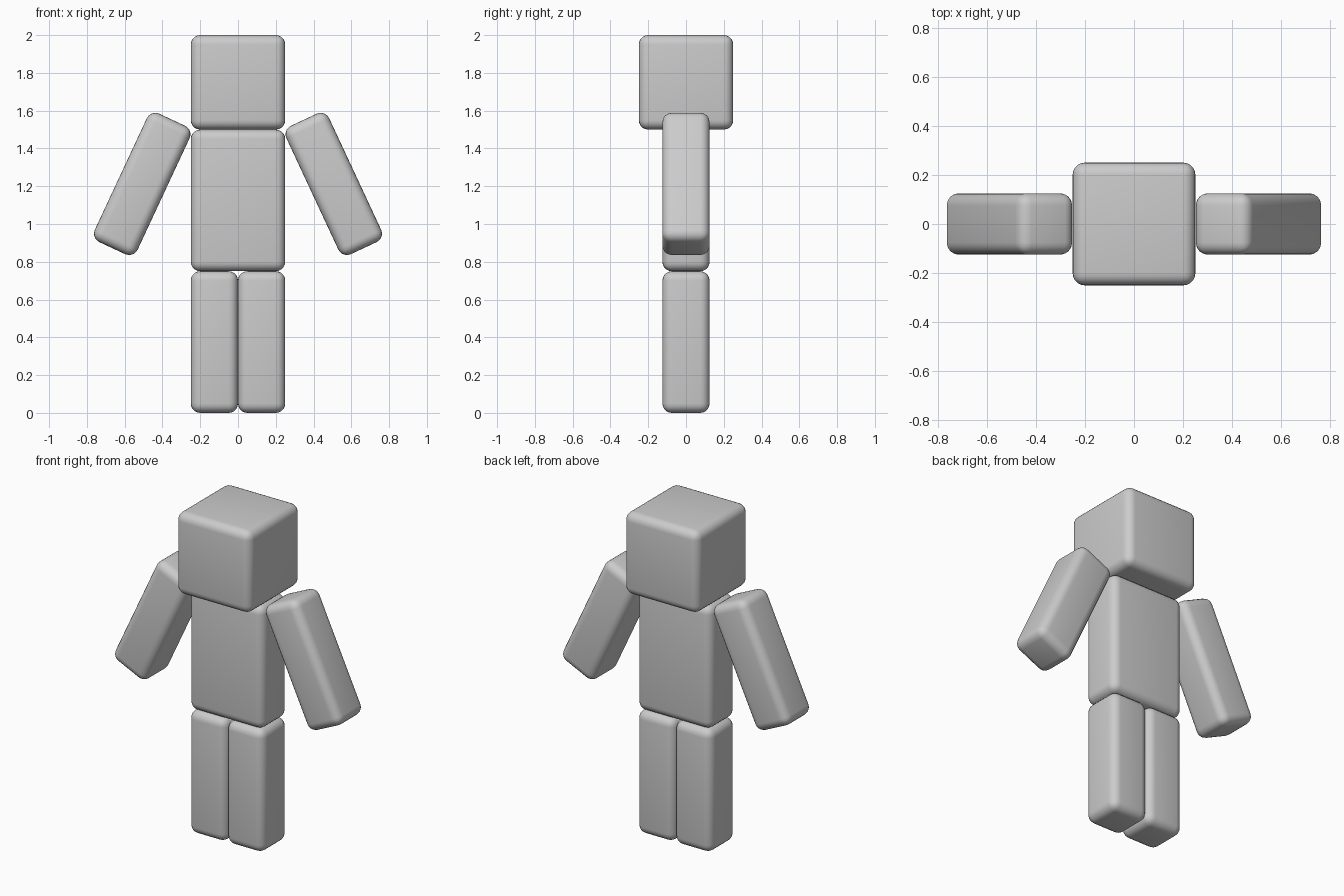
import bpy
import math

old = bpy.data.objects.get("Cube")
if old:
    bpy.data.objects.remove(old, do_unlink=True)

# Single plain grey for the whole figure
grey = bpy.data.materials.new("plain_grey")
grey.use_nodes = True
colour = (0.6, 0.6, 0.6, 1)
grey.diffuse_color = colour
grey.node_tree.nodes["Principled BSDF"].inputs["Base Color"].default_value = colour


def rounded_box(name, size, location, tilt=0):
    """Box with rounded edges, tilted about the y axis."""
    bpy.ops.mesh.primitive_cube_add(size=1, location=location)
    box = bpy.context.object
    box.name = name
    box.scale = size
    bpy.ops.object.transform_apply(location=False, rotation=False, scale=True)
    box.rotation_euler.y = tilt
    box.data.materials.append(grey)
    bevel = box.modifiers.new("rounded_edges", "BEVEL")
    bevel.width = 0.05
    bevel.segments = 5
    bpy.ops.object.modifier_apply(modifier=bevel.name)
    bpy.ops.object.shade_smooth_by_angle(angle=math.radians(40))
    return box


# Head and body
rounded_box("head", (0.5, 0.5, 0.5), (0, 0, 1.75))
rounded_box("torso", (0.5, 0.25, 0.75), (0, 0, 1.125))

# Limbs, arms swung outward
for side, sign in (("left", 1), ("right", -1)):
    rounded_box(side + "_leg", (0.25, 0.25, 0.75), (sign * 0.125, 0, 0.375))
    rounded_box(side + "_arm", (0.25, 0.25, 0.75), (sign * 0.507, 0, 1.212),
                tilt=-sign * math.radians(25))
